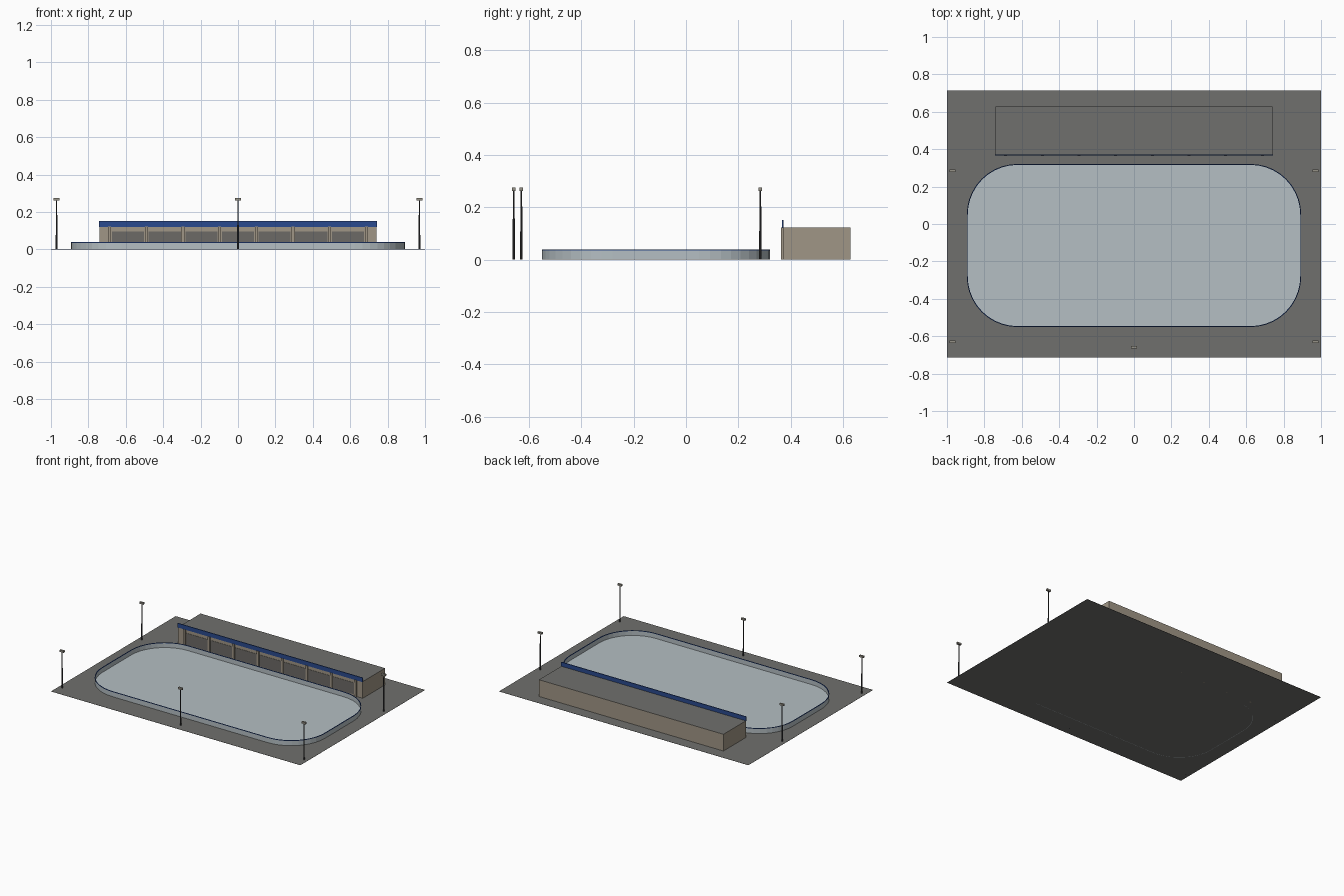
import bpy, bmesh, math
from mathutils import Vector

cube = bpy.data.objects.get("Cube")
if cube:
    bpy.data.objects.remove(cube, do_unlink=True)


def material(name, rgb):
    m = bpy.data.materials.new(name)
    m.use_nodes = True
    lin = [(c / 255 / 12.92) if c < 11 else ((c / 255 + 0.055) / 1.055) ** 2.4 for c in rgb]
    m.diffuse_color = (*lin, 1)
    m.node_tree.nodes["Principled BSDF"].inputs["Base Color"].default_value = (*lin, 1)
    return m


ASPHALT = material("asphalt grey", (112, 112, 109))
ICE = material("pale ice", (181, 191, 195))
BOARD = material("board grey", (181, 191, 195))
BLUE = material("trim blue", (42, 74, 142))
STONE = material("warm stone", (160, 150, 134))
GLASS = material("dark glazing", (108, 106, 102))
STEEL = material("dark steel", (60, 60, 62))
LAMP = material("lamp grey", (150, 146, 135))


def finish(name, bm, mats):
    mesh = bpy.data.meshes.new(name)
    bm.to_mesh(mesh)
    bm.free()
    for m in mats:
        mesh.materials.append(m)
    ob = bpy.data.objects.new(name, mesh)
    bpy.context.collection.objects.link(ob)
    return ob


def box(name, x, y, z, mat, top=None):
    """Box from (min, max) ranges, with an optional colour for its upper face."""
    bm = bmesh.new()
    bmesh.ops.create_cube(bm, size=1)
    for v in bm.verts:
        v.co = Vector(r[0] if c < 0 else r[1] for c, r in zip(v.co, (x, y, z)))
    bm.normal_update()
    if top:
        for f in bm.faces:
            f.material_index = int(f.normal.z > 0.5)
    return finish(name, bm, [mat, top] if top else [mat])


def rink_outline(inset=0, steps=10):
    """Rounded rectangle of the rink, as a list of x, y points."""
    cx, cy, hx, hy, r = 0, -0.115, 0.893, 0.435, 0.27
    pts = []
    for q, (sx, sy) in enumerate(((1, 1), (-1, 1), (-1, -1), (1, -1))):
        for i in range(steps + 1):
            a = (q + i / steps) * math.pi / 2
            pts.append((cx + sx * (hx - r) + (r - inset) * math.cos(a),
                        cy + sy * (hy - r) + (r - inset) * math.sin(a)))
    return pts


def ring(name, outer, inner, z0, z1, mat):
    """Closed wall of rectangular section that follows the rink outline."""
    bm = bmesh.new()
    loops = [[bm.verts.new((x, y, z)) for x, y in rink_outline(i)]
             for i, z in ((outer, z0), (outer, z1), (inner, z1), (inner, z0))]
    n = len(loops[0])
    for a, b in zip(loops, loops[1:] + loops[:1]):
        for i in range(n):
            j = (i + 1) % n
            bm.faces.new((a[i], a[j], b[j], b[i]))
    bmesh.ops.recalc_face_normals(bm, faces=bm.faces)
    return finish(name, bm, [mat])


# Ground slab
box("ground", (-1, 1), (-0.714, 0.714), (0, 0.001), ASPHALT)

# Ice sheet, boards and cap rail
bm = bmesh.new()
bm.faces.new([bm.verts.new((x, y, 0.003)) for x, y in rink_outline(0.001)])
finish("ice_sheet", bm, [ICE])
ring("rink_boards", 0, 0.003, 0, 0.035, BOARD)
ring("cap_rail", -0.001, 0.004, 0.035, 0.039, BLUE)

# Pavilion
box("pavilion", (-0.74, 0.74), (0.372, 0.628), (0, 0.122), STONE, ASPHALT)
box("fascia", (-0.743, 0.743), (0.366, 0.372), (0.121, 0.152), BLUE)
BAYS, PITCH = 7, 0.196
left = -BAYS * PITCH / 2
for i in range(BAYS):
    x = left + i * PITCH
    box(f"window_{i + 1}", (x + 0.012, x + PITCH - 0.012), (0.370, 0.374), (0.012, 0.096), GLASS)
for i in range(BAYS + 1):
    x = left + i * PITCH
    box(f"window_post_{i + 1}", (x - 0.008, x + 0.008), (0.363, 0.374), (0, 0.122), STONE)

# Floodlights
spots = [(sx * 0.97, y) for sx in (-1, 1) for y in (-0.629, 0.284)] + [(0, -0.658)]
for i, (x, y) in enumerate(spots, 1):
    bm = bmesh.new()
    bmesh.ops.create_cone(bm, cap_ends=True, segments=8, radius1=0.005, radius2=0.003, depth=0.264)
    bmesh.ops.translate(bm, verts=bm.verts, vec=(x, y, 0.132))
    finish(f"light_pole_{i}", bm, [STEEL])
    box(f"lamp_head_{i}", (x - 0.016, x + 0.016), (y - 0.007, y + 0.007), (0.262, 0.275), LAMP)
